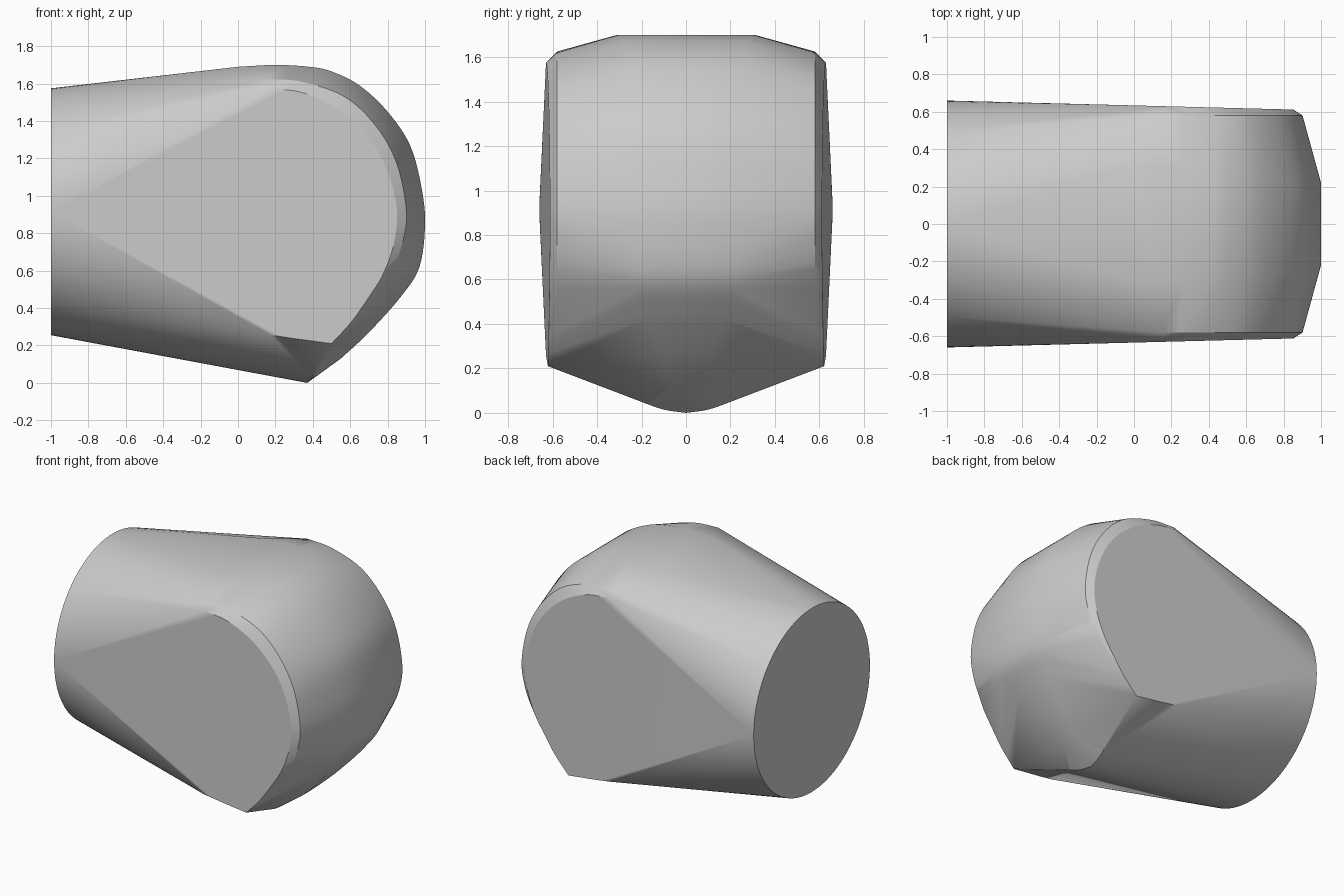
import bpy, bmesh, math
from mathutils import Vector

cube = bpy.data.objects.get("Cube")
if cube:
    bpy.data.objects.remove(cube, do_unlink=True)


def smooth_path(points, steps=6):
    """Catmull-Rom curve through the points."""
    p = [Vector(q) for q in points]
    p = [2 * p[0] - p[1]] + p + [2 * p[-1] - p[-2]]
    out = []
    for a, b, c, d in zip(p, p[1:], p[2:], p[3:]):
        for i in range(steps):
            t = i / steps
            out.append(0.5 * (2 * b + (c - a) * t + (2 * a - 5 * b + 4 * c - d) * t ** 2
                              + (3 * b - a - 3 * c + d) * t ** 3))
    return out + [p[-2]]


# Profiles in x, z
rim = [(0.17, 1.575), (0.35, 1.55), (0.54, 1.46), (0.7, 1.31), (0.8, 1.13), (0.85, 0.92),
       (0.83, 0.73), (0.77, 0.57), (0.7, 0.46), (0.61, 0.33), (0.5, 0.21)]
shoulder = [(0.15, 1.625), (0.34, 1.61), (0.57, 1.53), (0.74, 1.37), (0.85, 1.17), (0.9, 0.92),
            (0.88, 0.75), (0.82, 0.6), (0.72, 0.46), (0.62, 0.33), (0.5, 0.205)]
crown = [(0, 1.69), (0.2, 1.7), (0.38, 1.69), (0.5, 1.665), (0.65, 1.59), (0.8, 1.45),
         (0.92, 1.27), (0.98, 1.05), (1, 0.85), (0.97, 0.62), (0.87, 0.46), (0.7, 0.27),
         (0.55, 0.13)]
# Lower ridge in x, y, z
ridge = [(0.37, 0, 0), (0.385, 0.1, 0.015), (0.41, 0.2, 0.05), (0.435, 0.3, 0.095),
         (0.47, 0.48, 0.167), (0.5, 0.58, 0.205)]

points = []
# Round flat end
for i in range(96):
    a = math.tau * i / 96
    points.append((-1, 0.66 * math.cos(a), 0.915 + 0.66 * math.sin(a)))

# Mirrored curves of the rounded end
for side in (-1, 1):
    for x, z in smooth_path(rim) + smooth_path([(0.17, 0.257), (0.3, 0.237), (0.5, 0.21)], 2):
        points.append((x, side * (0.66 - 0.026 * (x + 1)), z))
    points += [(x, side * 0.58, z) for x, z in smooth_path(shoulder)]
    for x, z in smooth_path(crown):
        width = 0.31 - 0.09 * max(0, min(1, (x - 0.3) / 0.6))
        if z < 0.6:
            width *= max(0.2, z / 0.6)
        points.append((x, side * width, z))
    points += [(x, side * y, z) for x, y, z in smooth_path(ridge)]

# Tight skin around the curves
bm = bmesh.new()
for p in points:
    bm.verts.new(p)
result = bmesh.ops.convex_hull(bm, input=bm.verts[:])
loose = {g for g in result["geom_interior"] + result["geom_unused"]
         if isinstance(g, bmesh.types.BMVert)}
bmesh.ops.delete(bm, geom=list(loose), context="VERTS")
bmesh.ops.remove_doubles(bm, verts=bm.verts[:], dist=0.002)
bmesh.ops.dissolve_limit(bm, angle_limit=math.radians(0.4), verts=bm.verts[:], edges=bm.edges[:])
bmesh.ops.recalc_face_normals(bm, faces=bm.faces[:])
mesh = bpy.data.meshes.new("rounded_body")
bm.to_mesh(mesh)
bm.free()
body = bpy.data.objects.new("rounded_body", mesh)
bpy.context.collection.objects.link(body)

# Plain grey
grey = bpy.data.materials.new("plain grey")
grey.use_nodes = True
color = (0.6, 0.6, 0.6, 1)
grey.diffuse_color = color
grey.node_tree.nodes["Principled BSDF"].inputs["Base Color"].default_value = color
mesh.materials.append(grey)

bpy.ops.object.select_all(action="DESELECT")
body.select_set(True)
bpy.context.view_layer.objects.active = body
bpy.ops.object.shade_smooth_by_angle(angle=math.radians(25))
